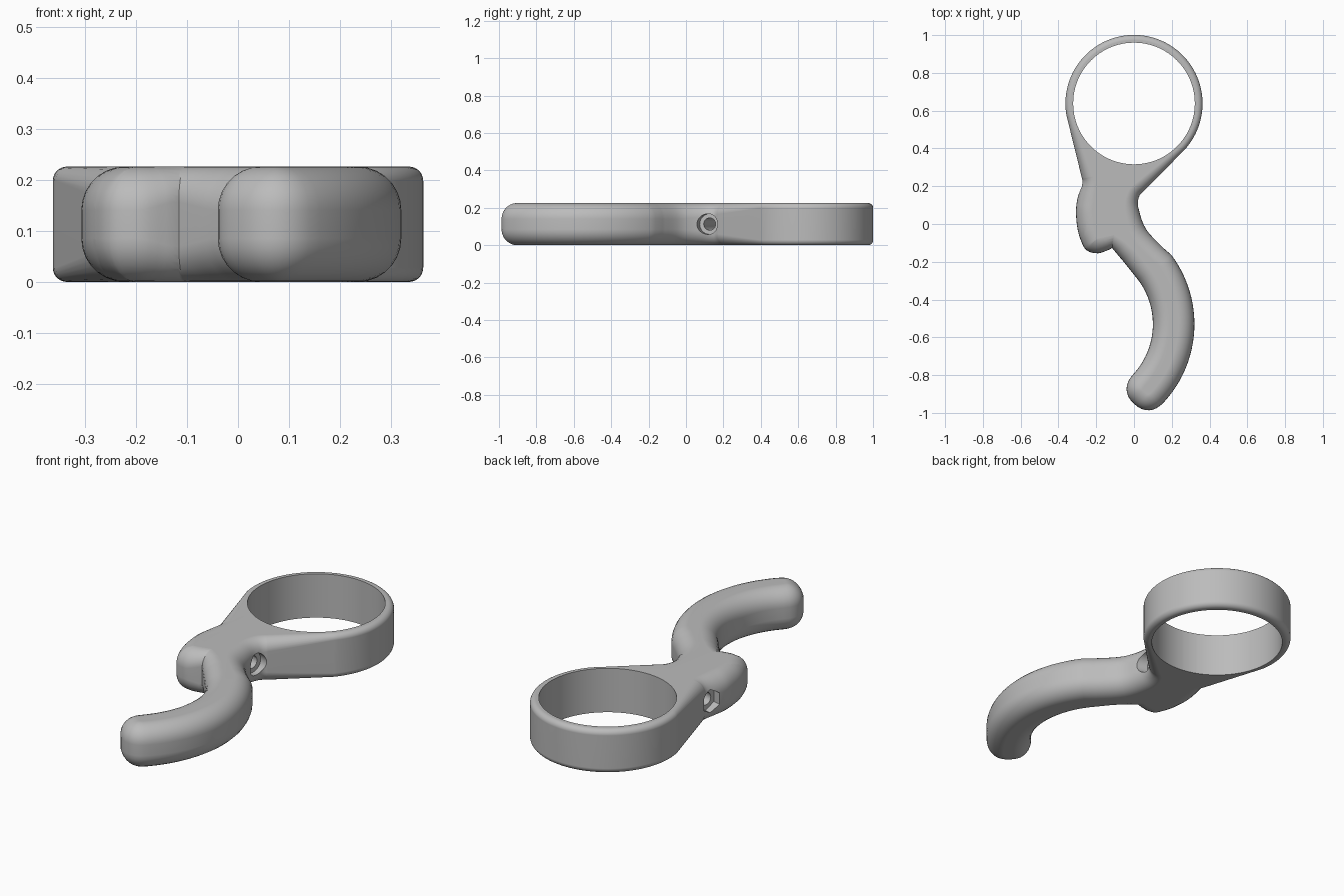
import bpy, bmesh, math
from mathutils import Vector, Matrix

if "Cube" in bpy.data.objects:
    bpy.data.objects.remove(bpy.data.objects["Cube"])

HEIGHT = 0.226
RING_C, RING_R, BORE_R = Vector((0, 0.638)), 0.363, 0.322
BEND_C, BEND_R, HALF = Vector((-0.29, -0.53)), 0.5, 0.11
RIM, GRIP = 0.028, 0.085      # edge rounding of ring and handle

grey = bpy.data.materials.new("plain grey")
grey.use_nodes = True
grey.diffuse_color = (0.5, 0.5, 0.5, 1)
grey.node_tree.nodes["Principled BSDF"].inputs["Base Color"].default_value = grey.diffuse_color


def arc(centre, radius, start, end, steps, fillet):
    pts = []
    for i in range(steps + 1):
        a = math.radians(start + (end - start) * i / steps)
        p = centre + radius * Vector((math.cos(a), math.sin(a)))
        pts.append(Vector((p.x, p.y, fillet)))
    return pts


def smooth_path(knots, steps=4):
    """Spline through (x, y, fillet) knots."""
    k = [Vector(p) for p in knots]
    k = [k[0]] + k + [k[-1]]
    out = []
    for a, b, c, d in zip(k, k[1:], k[2:], k[3:]):
        for i in range(steps):
            t = i / steps
            out.append(b + 0.5 * t * (c - a + t * (2 * a - 5 * b + 4 * c - d + t * (3 * b - a - 3 * c + d))))
    return out + [k[-1]]


def mesh_object(name, bm):
    bmesh.ops.recalc_face_normals(bm, faces=bm.faces)
    mesh = bpy.data.meshes.new(name)
    bm.to_mesh(mesh)
    bm.free()
    mesh.materials.append(grey)
    obj = bpy.data.objects.new(name, mesh)
    bpy.context.collection.objects.link(obj)
    return obj


def loft(name, layers):
    """Closed solid through matching loops, capped at both ends."""
    bm = bmesh.new()
    loops = [[bm.verts.new(p) for p in layer] for layer in layers]
    for low, high in zip(loops, loops[1:]):
        for i in range(len(low)):
            bm.faces.new((low[i - 1], low[i], high[i], high[i - 1]))
    bm.faces.new(loops[0][::-1])
    bm.faces.new(loops[-1])
    return mesh_object(name, bm)


def rounded_plate(name, outline, steps=7):
    """Extrude an outline whose third value is the edge rounding."""
    inward = []
    for i, p in enumerate(outline):
        before = (p - outline[i - 1]).xy.normalized()
        after = (outline[(i + 1) % len(outline)] - p).xy.normalized()
        t = (before + after).normalized()
        inward.append(Vector((-t.y, t.x)))
    bottom = []
    for s in range(steps + 1):
        a = math.pi / 2 * s / steps
        layer = []
        for p, n in zip(outline, inward):
            q = p.xy + n * p.z * (1 - math.sin(a))
            layer.append(Vector((q.x, q.y, p.z * (1 - math.cos(a)))))
        bottom.append(layer)
    top = [[Vector((p.x, p.y, HEIGHT - p.z)) for p in layer] for layer in bottom[::-1]]
    return loft(name, bottom + top)


def bore(name, sides, radius, start, end, origin, direction):
    """Prism cutter along a direction, between two distances from origin."""
    bm = bmesh.new()
    bmesh.ops.create_cone(bm, cap_ends=True, segments=sides, radius1=radius,
                          radius2=radius, depth=end - start)
    turn = direction.to_track_quat("Z", "Y").to_matrix().to_4x4()
    place = Matrix.Translation(origin + direction * (start + end) / 2)
    bmesh.ops.transform(bm, matrix=place @ turn, verts=bm.verts)
    return mesh_object(name, bm)


# Outline: ring, left jaw, inner bend, rounded tip, outer bend, neck
TIP = -42.5
ring = arc(RING_C, RING_R, -42, 190, 72, RIM)
jaw = smooth_path([(-0.275, 0.24, 0.06), (-0.274, 0.215, 0.07), (-0.298, 0.14, GRIP),
                   (-0.307, 0.07, GRIP), (-0.3, -0.02, GRIP), (-0.28, -0.09, GRIP),
                   (-0.25, -0.14, GRIP), (-0.19, -0.155, GRIP), (-0.13, -0.135, 0.07)])
shoulder = smooth_path([(-0.116, -0.127, 0.07), (-0.05, -0.206, GRIP)])
inner = arc(BEND_C, BEND_R - HALF, 37, TIP, 20, GRIP)
outer = arc(BEND_C, BEND_R + HALF, TIP, 37, 24, GRIP)
a = math.radians(TIP)
u, t = Vector((math.cos(a), math.sin(a))), Vector((math.sin(a), -math.cos(a)))
tip = []
for i in range(1, 16):
    b = math.pi * (1 - i / 16)
    side = math.copysign(abs(math.cos(b)) ** 0.85, math.cos(b))
    p = BEND_C + u * (BEND_R + HALF * side) + t * 0.115 * math.sin(b) ** 0.85
    tip.append(Vector((p.x, p.y, GRIP)))
neck = smooth_path([(0.153, -0.125, GRIP), (0.063, -0.026, GRIP), (0.024, 0.085, 0.075),
                    (0.027, 0.145, 0.065), (0.05, 0.172, 0.06)], 5)
clamp = rounded_plate("clamp_with_handle", ring + jaw + shoulder + inner + tip + outer + neck)

# Cutters: ring bore, tapering slot, screw hole, head recess, nut pocket
up = Vector((0, 0, 1))
axis = Vector((0.965, -0.26, 0)).normalized()
screw = Vector((-0.18, 0.172, HEIGHT / 2))
slot = [(-0.105, 0.37), (-0.314, -0.18), (-0.143, -0.28), (-0.042, 0.37)]
cutters = [
    bore("bore_cutter", 96, BORE_R, -1, 1, RING_C.to_3d(), up),
    loft("slot_cutter", [[Vector((x, y, z)) for x, y in slot] for z in (-1, 1)]),
    bore("screw_cutter", 24, 0.033, -0.3, 0.4, screw, axis),
    bore("head_cutter", 32, 0.055, 0.175, 0.4, screw, axis),
    bore("nut_cutter", 6, 0.06, -0.3, -0.065, screw, axis),
]
for cutter in cutters:
    cutter.hide_render = True
    cut = clamp.modifiers.new(cutter.name, "BOOLEAN")
    cut.operation, cut.solver, cut.object = "DIFFERENCE", "EXACT", cutter

# Bake the cuts, then smooth while keeping cut edges crisp
graph = bpy.context.evaluated_depsgraph_get()
baked = bpy.data.meshes.new_from_object(clamp.evaluated_get(graph))
clamp.modifiers.clear()
clamp.data = baked
for cutter in cutters:
    bpy.data.objects.remove(cutter)
bpy.ops.object.select_all(action="DESELECT")
clamp.select_set(True)
bpy.context.view_layer.objects.active = clamp
bpy.ops.object.shade_smooth_by_angle(angle=math.radians(32))
weighted = clamp.modifiers.new("even_shading", "WEIGHTED_NORMAL")
weighted.keep_sharp = True
